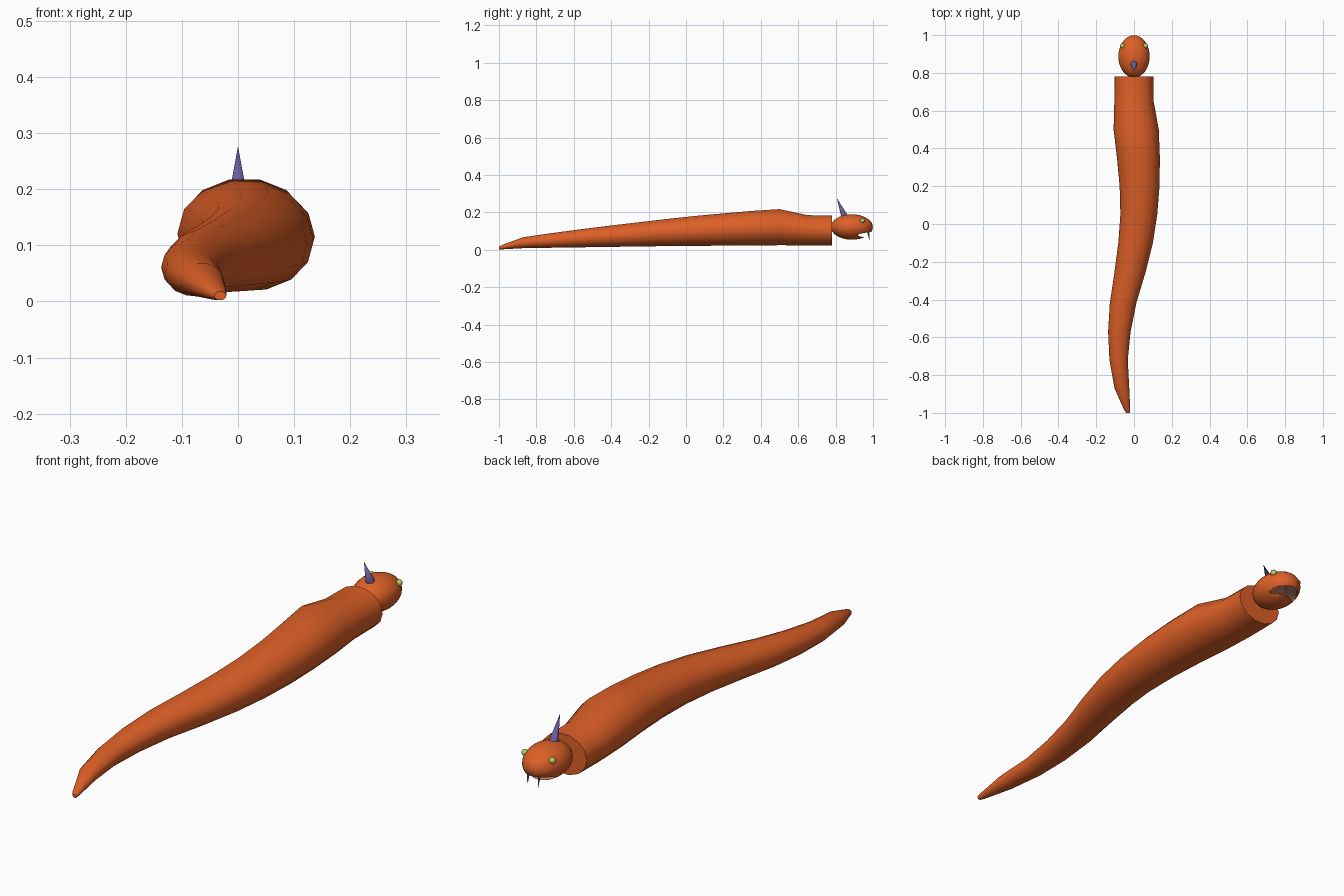
import bpy, bmesh, math
from mathutils import Vector

if "Cube" in bpy.data.objects:
    bpy.data.objects.remove(bpy.data.objects["Cube"])


def material(name, rgb):
    m = bpy.data.materials.new(name)
    m.diffuse_color = (*rgb, 1)
    m.use_nodes = True
    m.node_tree.nodes["Principled BSDF"].inputs["Base Color"].default_value = m.diffuse_color
    return m


ORANGE = material("orange skin", (0.72, 0.115, 0.02))
PURPLE = material("purple horn", (0.15, 0.105, 0.33))
PINK = material("pink mouth", (0.65, 0.25, 0.16))
GREEN = material("yellow green eye", (0.5, 0.6, 0.12))
GREY = material("grey fang", (0.2, 0.17, 0.17))


def finish(ob, name, mats, smooth=40):
    ob.name = name
    for m in mats:
        ob.data.materials.append(m)
    bpy.ops.object.select_all(action='DESELECT')
    ob.select_set(True)
    bpy.context.view_layer.objects.active = ob
    bpy.ops.object.shade_smooth_by_angle(angle=math.radians(smooth))
    return ob


def ellipsoid(name, loc, radii, mats, segs=32, rings=16):
    bpy.ops.mesh.primitive_uv_sphere_add(segments=segs, ring_count=rings, radius=1, location=loc)
    ob = bpy.context.object
    ob.scale = radii
    bpy.ops.object.transform_apply(location=False, rotation=False, scale=True)
    return finish(ob, name, mats)


def spike(name, base, tip, radius, mats, sides=12):
    base, tip = Vector(base), Vector(tip)
    axis = tip - base
    bpy.ops.mesh.primitive_cone_add(vertices=sides, radius1=radius, radius2=0,
                                    depth=axis.length, location=(base + tip) / 2)
    ob = bpy.context.object
    ob.rotation_euler = axis.to_track_quat('Z', 'Y').to_euler()
    return finish(ob, name, mats)


# Body: winding tapered tube, stations are (y, x min, x max, z min, z max)
stations = [
    (-1.0, -0.042, -0.021, 0.002, 0.018),
    (-0.985, -0.052, -0.020, 0.002, 0.026),
    (-0.87, -0.103, -0.025, 0.008, 0.068),
    (-0.72, -0.130, -0.033, 0.010, 0.090),
    (-0.57, -0.137, -0.018, 0.012, 0.110),
    (-0.42, -0.128, 0.012, 0.014, 0.129),
    (-0.26, -0.104, 0.060, 0.016, 0.148),
    (-0.10, -0.083, 0.100, 0.018, 0.167),
    (0.05, -0.072, 0.123, 0.019, 0.183),
    (0.20, -0.076, 0.135, 0.020, 0.197),
    (0.35, -0.090, 0.137, 0.021, 0.210),
    (0.50, -0.108, 0.131, 0.022, 0.220),
    (0.65, -0.104, 0.104, 0.022, 0.187),
    (0.78, -0.102, 0.102, 0.022, 0.186),
]
SIDES = 14
bm = bmesh.new()
loops = []
for y, x0, x1, z0, z1 in stations:
    loops.append([bm.verts.new(((x0 + x1) / 2 + (x1 - x0) / 2 * math.cos(a), y,
                                (z0 + z1) / 2 + (z1 - z0) / 2 * math.sin(a)))
                  for a in (2 * math.pi * i / SIDES for i in range(SIDES))])
for a, b in zip(loops, loops[1:]):
    for i in range(SIDES):
        j = (i + 1) % SIDES
        bm.faces.new((a[i], a[j], b[j], b[i]))
bm.faces.new(loops[0])
bm.faces.new(loops[-1])
bmesh.ops.recalc_face_normals(bm, faces=bm.faces)
mesh = bpy.data.meshes.new("body")
bm.to_mesh(mesh)
bm.free()
body = bpy.data.objects.new("body", mesh)
bpy.context.collection.objects.link(body)
finish(body, "body", [ORANGE], 50)

# Head with a mouth hollow cut into the lower front
head = ellipsoid("head", (0, 0.887, 0.122), (0.083, 0.112, 0.068), [ORANGE, PINK])
cutter = ellipsoid("mouth_cutter", (0, 0.965, 0.081), (0.072, 0.085, 0.014), [ORANGE, PINK])
for p in cutter.data.polygons:
    p.material_index = 1
cutter.hide_render = True
cutter.hide_set(True)
cut = head.modifiers.new("mouth", 'BOOLEAN')
cut.operation = 'DIFFERENCE'
cut.solver = 'EXACT'
cut.object = cutter

# Horn, leaning back over the neck
spike("horn", (0, 0.848, 0.178), (0, 0.806, 0.277), 0.018, [PURPLE])

# Eyes and fangs
for side, label in ((-1, "left"), (1, "right")):
    ellipsoid(label + "_eye", (side * 0.062, 0.943, 0.156), (0.013, 0.013, 0.013), [GREEN], 16, 8)
    spike(label + "_fang", (side * 0.024, 0.974, 0.095), (side * 0.024, 0.981, 0.049),
          0.0055, [GREY], 8)
